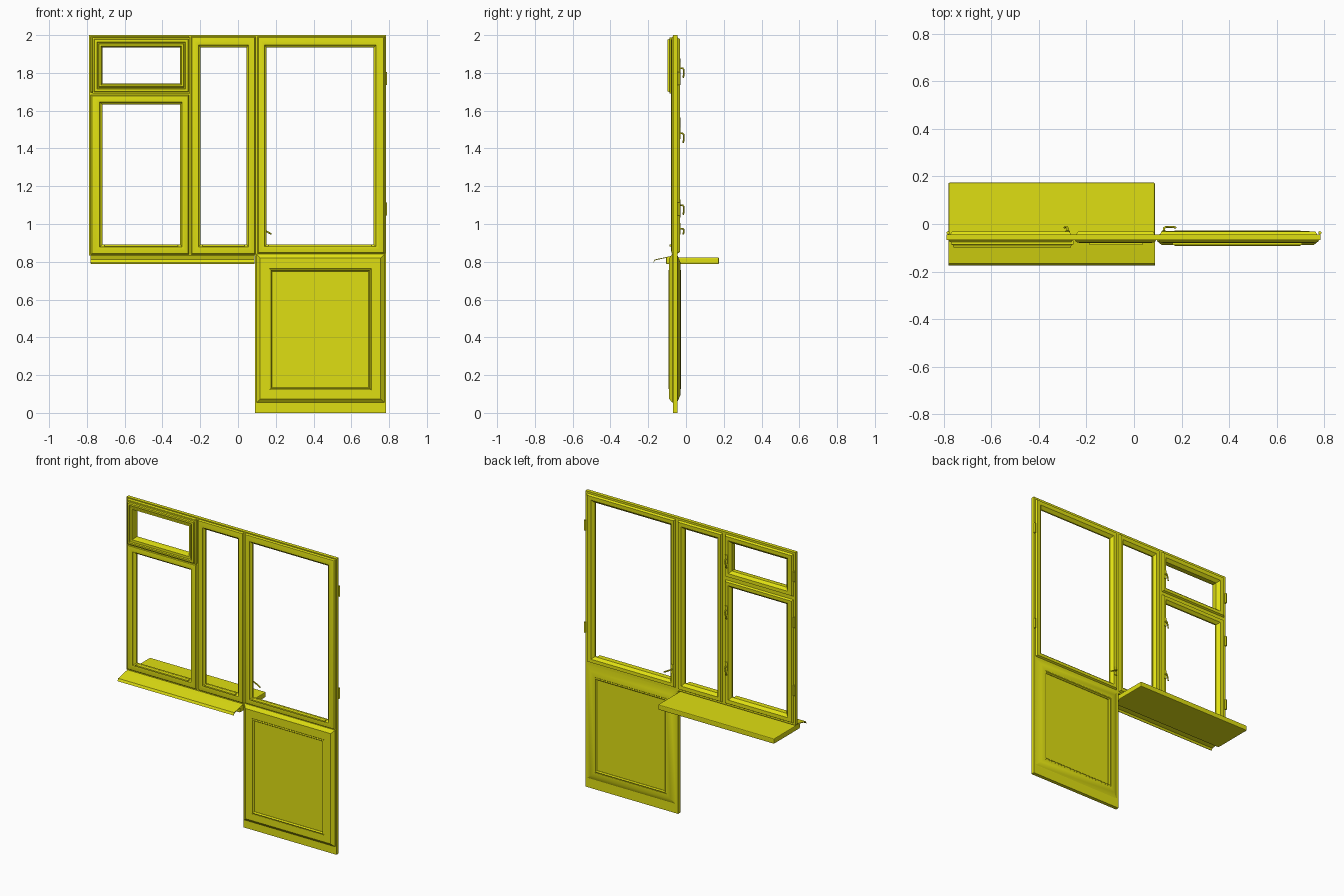
import bpy, bmesh, math

if "Cube" in bpy.data.objects:
    bpy.data.objects.remove(bpy.data.objects["Cube"])

mat = bpy.data.materials.new("yellow_paint")
mat.diffuse_color = (0.74, 0.74, 0.006, 1)
mat.use_nodes = True
mat.node_tree.nodes["Principled BSDF"].inputs["Base Color"].default_value = mat.diffuse_color


def make(name, bm, smooth=False):
    bmesh.ops.recalc_face_normals(bm, faces=bm.faces)
    me = bpy.data.meshes.new(name)
    bm.to_mesh(me)
    bm.free()
    ob = bpy.data.objects.new(name, me)
    bpy.context.collection.objects.link(ob)
    me.materials.append(mat)
    if smooth:
        bpy.ops.object.select_all(action='DESELECT')
        bpy.context.view_layer.objects.active = ob
        ob.select_set(True)
        bpy.ops.object.shade_smooth_by_angle(angle=math.radians(25))
    return ob


def box(name, x0, x1, y0, y1, z0, z1, bevel=0):
    bm = bmesh.new()
    bmesh.ops.create_cube(bm, size=1)
    for v in bm.verts:
        v.co = ((x0 + x1) / 2 + v.co.x * (x1 - x0), (y0 + y1) / 2 + v.co.y * (y1 - y0),
                (z0 + z1) / 2 + v.co.z * (z1 - z0))
    if bevel:
        bmesh.ops.bevel(bm, geom=bm.edges[:], offset=bevel, segments=2, affect='EDGES', profile=0.5)
    return make(name, bm)


def ring(name, outer, inner, profile):
    """Mitred frame: closed profile of (t, y), t=0 on outer rectangle, t=1 on the opening."""
    bm = bmesh.new()
    loops = []
    for t, y in profile:
        x0, x1, z0, z1 = [a + (b - a) * t for a, b in zip(outer, inner)]
        loops.append([bm.verts.new((x, y, z)) for x, z in ((x0, z0), (x1, z0), (x1, z1), (x0, z1))])
    for i, a in enumerate(loops):
        b = loops[(i + 1) % len(loops)]
        for k in range(4):
            j = (k + 1) % 4
            bm.faces.new((a[k], a[j], b[j], b[k]))
    return make(name, bm, True)


def tube(name, pts, r):
    cu = bpy.data.curves.new(name, 'CURVE')
    cu.dimensions = '3D'
    cu.bevel_depth = r
    cu.bevel_resolution = 2
    cu.use_fill_caps = True
    sp = cu.splines.new('POLY')
    sp.points.add(len(pts) - 1)
    for p, c in zip(sp.points, pts):
        p.co = (*c, 1)
    ob = bpy.data.objects.new(name, cu)
    bpy.context.collection.objects.link(ob)
    cu.materials.append(mat)
    return ob


# mitred window frames: flat rim, bulged front, sloped glazing beads, raised back sash
FRAME = [(0, -0.068), (0.1, -0.068), (0.2, -0.076), (0.5, -0.080), (0.78, -0.078), (0.84, -0.070),
         (1, -0.062), (1, -0.052), (0.72, -0.034), (0.32, -0.032), (0.2, -0.044), (0, -0.044)]
panes = {
    "casement": ((-0.788, -0.254, 0.832, 1.69), (-0.717, -0.307, 0.892, 1.632)),
    "vent": ((-0.788, -0.254, 1.69, 2.0), (-0.717, -0.307, 1.745, 1.934)),
    "fixed_light": ((-0.254, 0.098, 0.832, 2.0), (-0.198, 0.045, 0.892, 1.934)),
    "door_glazing": ((0.098, 0.784, 0.838, 2.0), (0.152, 0.717, 0.892, 1.934)),
}
for name, (outer, inner) in panes.items():
    ring(name + "_frame", outer, inner, FRAME)
    # small drip bead at the foot of each opening
    if name != "vent":
        box(name + "_drip_bead", inner[0] + 0.01, inner[1] - 0.01, -0.088, -0.062, 0.882, 0.891)

# stepped outer sash of the vent
ring("vent_outer_sash", (-0.77, -0.255, 1.691, 1.987), (-0.717, -0.307, 1.745, 1.934),
     [(0, -0.070), (0, -0.086), (0.14, -0.088), (0.2, -0.098), (0.42, -0.099), (0.48, -0.090),
      (0.6, -0.090), (0.66, -0.096), (0.85, -0.096), (1, -0.070), (1, -0.062), (0.5, -0.062)])

# lower door leaf: core slab, raised frame, inset panel
box("door_core", 0.09, 0.784, -0.068, -0.044, 0, 0.838)
LEAF = [(0, -0.062), (0, -0.072), (0.26, -0.089), (0.88, -0.089), (1, -0.079), (1, -0.036),
        (0.88, -0.029), (0.5, -0.030), (0.12, -0.044), (0, -0.044)]
ring("door_lower_frame", (0.097, 0.776, 0.054, 0.842), (0.175, 0.696, 0.13, 0.754), LEAF)
ring("door_panel_moulding", (0.167, 0.704, 0.122, 0.762), (0.18, 0.691, 0.135, 0.749),
     [(0, -0.088), (0.5, -0.092), (1, -0.083), (1, -0.034), (0.5, -0.027), (0, -0.030)])
box("door_panel", 0.17, 0.70, -0.081, -0.037, 0.125, 0.758)

# inside sill board
box("inner_sill", -0.78, 0.088, -0.105, 0.174, 0.788, 0.823, 0.005)
# outside sloping drip sill, extruded from a thin section
bm = bmesh.new()
sec = [(-0.06, 0.834), (-0.10, 0.826), (-0.166, 0.812), (-0.174, 0.796),
       (-0.171, 0.796), (-0.163, 0.808), (-0.10, 0.822), (-0.06, 0.826)]
ends = [[bm.verts.new((x, y, z)) for y, z in sec] for x in (-0.78, 0.088)]
for e in ends:
    bm.faces.new(e)
for i in range(len(sec)):
    j = (i + 1) % len(sec)
    bm.faces.new((ends[0][i], ends[0][j], ends[1][j], ends[1][i]))
make("outer_drip_sill", bm)

# handles on the inside: plate, neck and lever
for i, (x, z, dx, dz) in enumerate([(-0.28, 1.825, -0.012, -0.05), (-0.28, 1.48, -0.012, -0.05),
                                    (-0.28, 1.10, -0.012, -0.05), (0.126, 0.975, 0.05, -0.028)]):
    box(f"handle_plate_{i}", x - 0.01, x + 0.01, -0.036, -0.028, z - 0.03, z + 0.03, 0.002)
    tube(f"handle_lever_{i}", [(x, -0.032, z), (x, -0.018, z), (x + dx * 0.12, -0.013, z + dz * 0.12),
                               (x + dx * 0.7, -0.012, z + dz * 0.7), (x + dx, -0.015, z + dz)], 0.0045)

# hinges on the outer edges
for side, x, heights in (("right", 0.782, (1.77, 1.08)), ("left", -0.782, (1.84, 1.53, 1.07))):
    for k, z in enumerate(heights):
        tube(f"hinge_{side}_{k}", [(x, -0.037, z - 0.035), (x, -0.037, z + 0.035)], 0.007)
